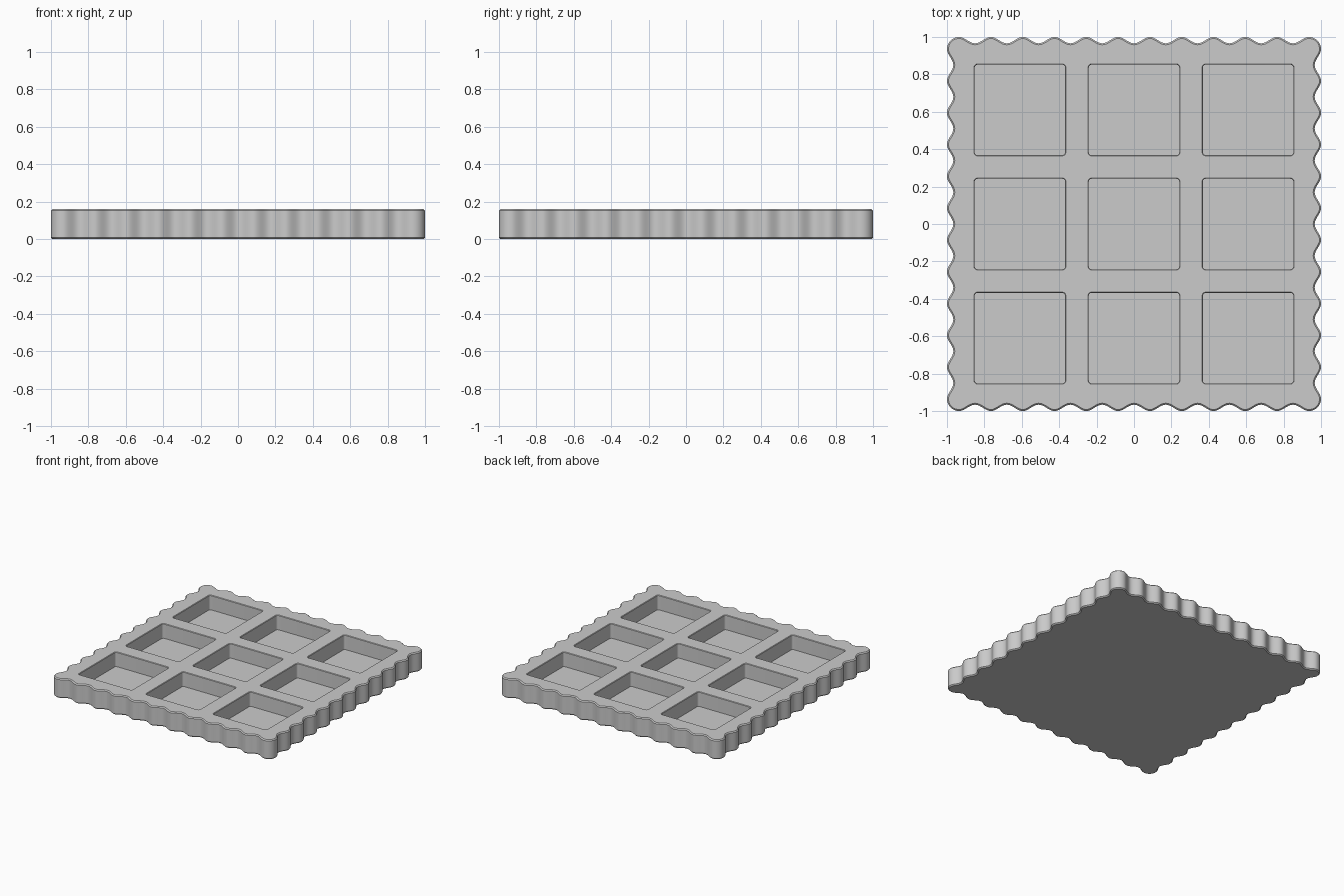
import bpy, bmesh
from math import sin, cos, pi, radians
from mathutils import Vector

cube = bpy.data.objects.get("Cube")
if cube:
    bpy.data.objects.remove(cube)

HEIGHT, FLOOR = 0.16, 0.04
WAVES, STEPS, DIP = 11, 16, 0.034    # scallops per side
CORNER = 0.065
BEVEL = 0.008
PITCH, HALF = 0.61, 0.242            # spacing and half width of the wells

grey = bpy.data.materials.new("light_grey")
grey.use_nodes = True
colour = (0.6, 0.6, 0.6, 1)
grey.diffuse_color = colour
grey.node_tree.nodes["Principled BSDF"].inputs["Base Color"].default_value = colour


def scalloped_outline():
    """Counter-clockwise square outline with wavy sides and round corners."""
    c, n, points = 1 - CORNER, WAVES * STEPS, []
    side = [(-c + 2 * c * i / n, -1 + DIP / 2 * (1 - cos(2 * pi * i / STEPS)))
            for i in range(n + 1)]
    for k in range(1, 8):
        a = -pi / 2 + k * pi / 16
        side.append((c + CORNER * cos(a), -c + CORNER * sin(a)))
    for x, y in side:
        points.append(Vector((x, y)))
    turn = [lambda p: p, lambda p: Vector((-p.y, p.x)),
            lambda p: -p, lambda p: Vector((p.y, -p.x))]
    return [t(p) for t in turn for p in points]


def rounded_square(cx, cy, half, radius):
    points = []
    for q, (sx, sy) in enumerate([(1, 1), (-1, 1), (-1, -1), (1, -1)]):
        for k in range(7):
            a = (q + k / 6) * pi / 2
            points.append(Vector((cx + sx * (half - radius) + radius * cos(a),
                                  cy + sy * (half - radius) + radius * sin(a))))
    return points


def shrink(points, d):
    """Move an outline inwards along its normals."""
    result = []
    for i, p in enumerate(points):
        t = (points[(i + 1) % len(points)] - points[i - 1]).normalized()
        result.append(p + d * Vector((-t.y, t.x)))
    return result


bm = bmesh.new()


def ring(points, z):
    return [bm.verts.new((p.x, p.y, z)) for p in points]


def bridge(a, b):
    for i in range(len(a)):
        j = (i + 1) % len(a)
        bm.faces.new((a[i], a[j], b[j], b[i]))


def loop_edges(r):
    return [bm.edges.get((r[i - 1], r[i])) for i in range(len(r))]


# Outer wall with softened top and bottom edges
outline = scalloped_outline()
inner = shrink(outline, BEVEL)
wall = [ring(inner, 0), ring(outline, BEVEL),
        ring(outline, HEIGHT - BEVEL), ring(inner, HEIGHT)]
for a, b in zip(wall, wall[1:]):
    bridge(a, b)
bm.faces.new(wall[0][::-1])
rim_edges = loop_edges(wall[-1])

# Nine square wells
for i in (-1, 0, 1):
    for j in (-1, 0, 1):
        x, y = i * PITCH, j * PITCH
        lip = ring(rounded_square(x, y, HALF + BEVEL / 2, 0.02), HEIGHT)
        top = ring(rounded_square(x, y, HALF, 0.016), HEIGHT - BEVEL / 2)
        low = ring(rounded_square(x, y, HALF, 0.016), FLOOR)
        bridge(top, lip)
        bridge(low, top)
        bm.faces.new(low)
        rim_edges += loop_edges(lip)

# Flat top between the rim and the wells
bmesh.ops.triangle_fill(bm, edges=rim_edges, use_beauty=True, normal=(0, 0, 1))
bmesh.ops.recalc_face_normals(bm, faces=bm.faces)

mesh = bpy.data.meshes.new("scalloped_tray")
bm.to_mesh(mesh)
bm.free()
mesh.materials.append(grey)
tray = bpy.data.objects.new("scalloped_tray", mesh)
bpy.context.collection.objects.link(tray)
bpy.ops.object.select_all(action='DESELECT')
tray.select_set(True)
bpy.context.view_layer.objects.active = tray
bpy.ops.object.shade_smooth_by_angle(angle=radians(22))
